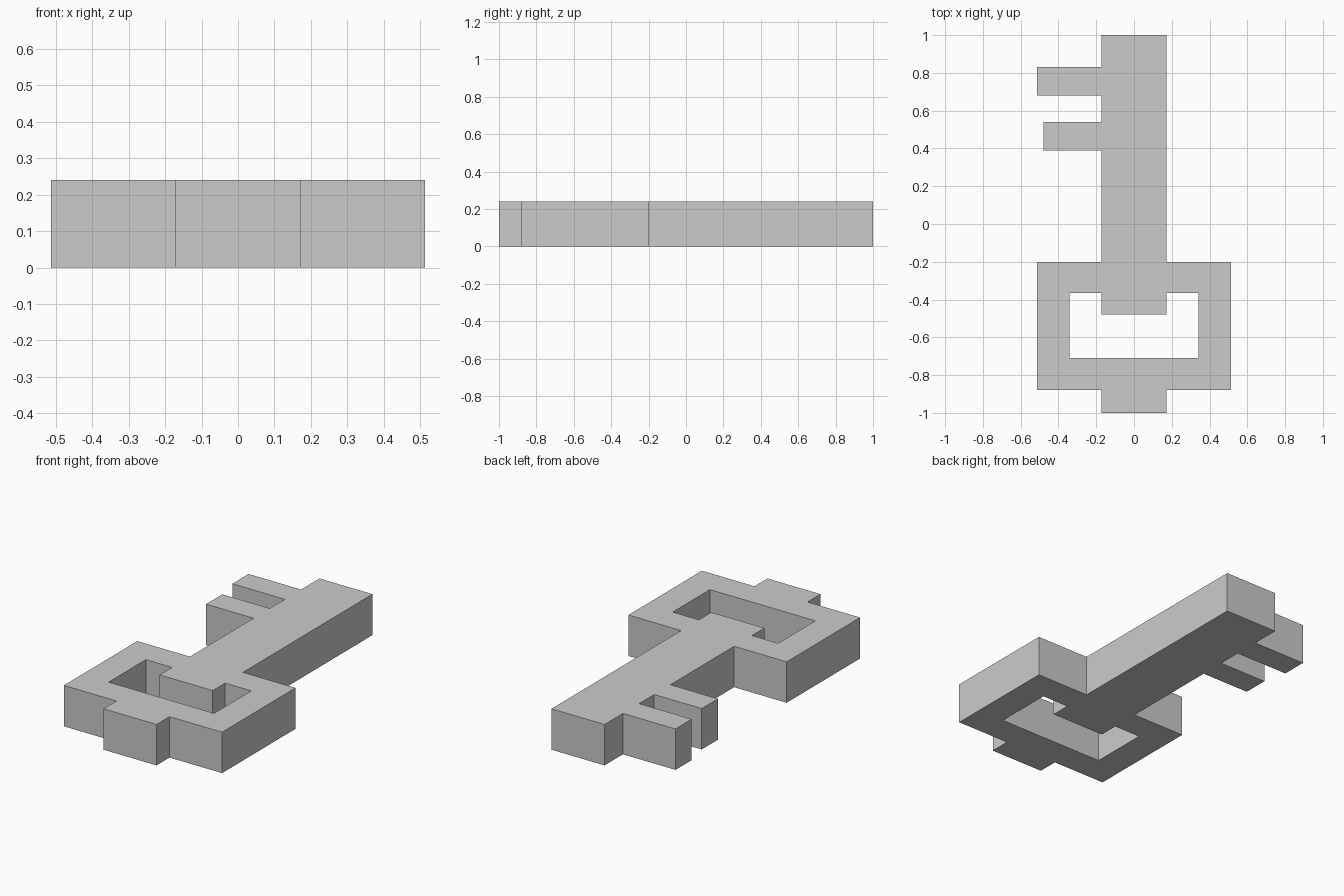
import bpy
import bmesh

default_cube = bpy.data.objects.get("Cube")
if default_cube:
    bpy.data.objects.remove(default_cube, do_unlink=True)

THICK = 0.24   # slab thickness
STEM = 0.172   # half width of shaft and end tab
BOW = 0.513    # half width of the handle
HOLE = 0.342   # half width of the handle opening

# Single flat colour
grey = bpy.data.materials.new("plain grey")
grey.use_nodes = True
colour = (0.6, 0.6, 0.6, 1.0)
grey.diffuse_color = colour
grey.node_tree.nodes["Principled BSDF"].inputs["Base Color"].default_value = colour

# Outer profile: handle with end tab, shaft, and two teeth on the right side
outline = [
    (-STEM, -1), (STEM, -1), (STEM, -0.88), (BOW, -0.88),
    (BOW, -0.2), (STEM, -0.2), (STEM, 1), (-STEM, 1),
    (-STEM, 0.83), (-BOW, 0.83), (-BOW, 0.68), (-STEM, 0.68),
    (-STEM, 0.54), (-0.48, 0.54), (-0.48, 0.39), (-STEM, 0.39),
    (-STEM, -0.2), (-BOW, -0.2), (-BOW, -0.88), (-STEM, -0.88),
]
# Handle opening, notched where the shaft pokes through
opening = [
    (-HOLE, -0.71), (HOLE, -0.71), (HOLE, -0.365), (STEM, -0.365),
    (STEM, -0.48), (-STEM, -0.48), (-STEM, -0.365), (-HOLE, -0.365),
]


def add_loop(bm, points):
    """Closed ring of edges on the ground plane."""
    verts = [bm.verts.new((x, y, 0)) for x, y in points]
    return [bm.edges.new((a, b)) for a, b in zip(verts, verts[1:] + verts[:1])]


# Fill between the two rings, then raise to full thickness
bm = bmesh.new()
edges = add_loop(bm, outline) + add_loop(bm, opening)
bmesh.ops.triangle_fill(bm, edges=edges, use_beauty=True, normal=(0, 0, 1))
raised = bmesh.ops.extrude_face_region(bm, geom=bm.faces[:], use_keep_orig=True)
top = [g for g in raised["geom"] if isinstance(g, bmesh.types.BMVert)]
bmesh.ops.translate(bm, verts=top, vec=(0, 0, THICK))
bmesh.ops.recalc_face_normals(bm, faces=bm.faces[:])

mesh = bpy.data.meshes.new("key")
bm.to_mesh(mesh)
bm.free()
mesh.materials.append(grey)
key = bpy.data.objects.new("key", mesh)
bpy.context.collection.objects.link(key)
